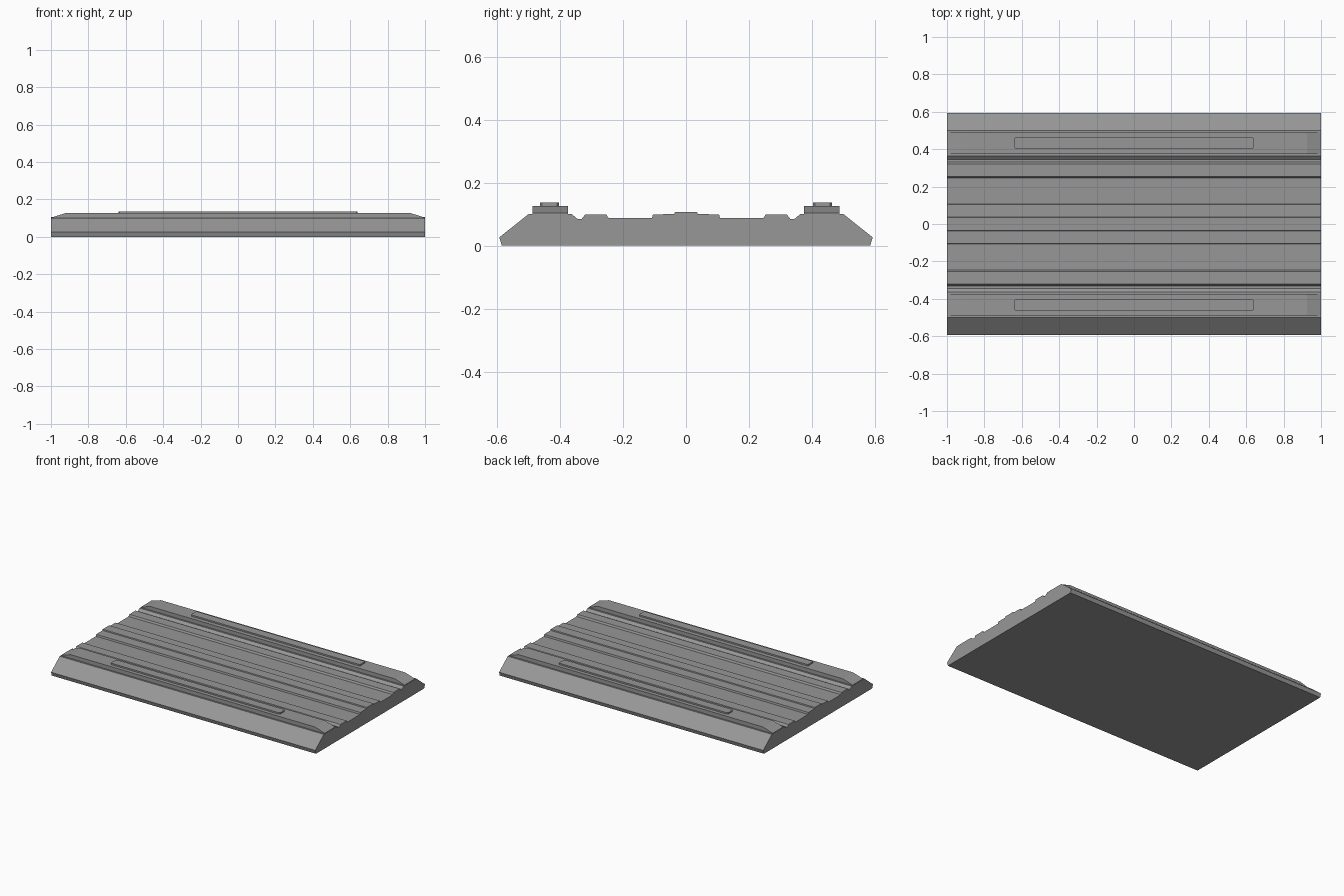
import bpy, bmesh

if "Cube" in bpy.data.objects:
    bpy.data.objects.remove(bpy.data.objects["Cube"])

grey = bpy.data.materials.new("dark_grey")
grey.diffuse_color = (0.31, 0.31, 0.31, 1)
grey.use_nodes = True
grey.node_tree.nodes["Principled BSDF"].inputs["Base Color"].default_value = grey.diffuse_color


def extrude(name, points, axis, lo, hi):
    """Extrude a 2D profile along x (y,z points), y (x,z points) or z (x,y points)."""
    place = {'x': lambda p, t: (t, p[0], p[1]),
             'y': lambda p, t: (p[0], t, p[1]),
             'z': lambda p, t: (p[0], p[1], t)}[axis]
    bm = bmesh.new()
    a = [bm.verts.new(place(p, lo)) for p in points]
    b = [bm.verts.new(place(p, hi)) for p in points]
    n = len(points)
    for i in range(n):
        j = (i + 1) % n
        bm.faces.new((a[i], a[j], b[j], b[i]))
    bm.faces.new(a[::-1])
    bm.faces.new(b)
    bmesh.ops.recalc_face_normals(bm, faces=bm.faces)
    mesh = bpy.data.meshes.new(name)
    bm.to_mesh(mesh)
    bm.free()
    mesh.materials.append(grey)
    obj = bpy.data.objects.new(name, mesh)
    bpy.context.collection.objects.link(obj)
    return obj


# grooved deck: half profile from outer bottom to centre, mirrored across y = 0
half = [(0.585, 0), (0.593, 0.026), (0.5, 0.1), (0.363, 0.1), (0.345, 0.085),
        (0.331, 0.085), (0.32, 0.099), (0.253, 0.099), (0.246, 0.087),
        (0.108, 0.087), (0.105, 0.099), (0.037, 0.1), (0.035, 0.107)]
extrude("grooved_deck", half + [(-y, z) for y, z in reversed(half)], 'x', -1, 1)

for side, s in (("front", -1), ("back", 1)):
    # edge rail with sloping ends
    rail = [(-0.998, 0.09), (0.998, 0.09), (0.998, 0.103), (0.925, 0.126),
            (-0.925, 0.126), (-0.998, 0.103)]
    y0, y1 = sorted((s * 0.375, s * 0.488))
    extrude(side + "_rail", rail, 'y', y0, y1)

    # thin raised pad on the rail, with clipped corners
    c = 0.006
    outline = [(-0.64, -0.03 + c), (-0.64 + c, -0.03), (0.64 - c, -0.03), (0.64, -0.03 + c),
               (0.64, 0.03 - c), (0.64 - c, 0.03), (-0.64 + c, 0.03), (-0.64, 0.03 - c)]
    extrude(side + "_rail_pad", [(x, y + s * 0.433) for x, y in outline], 'z', 0.115, 0.136)
